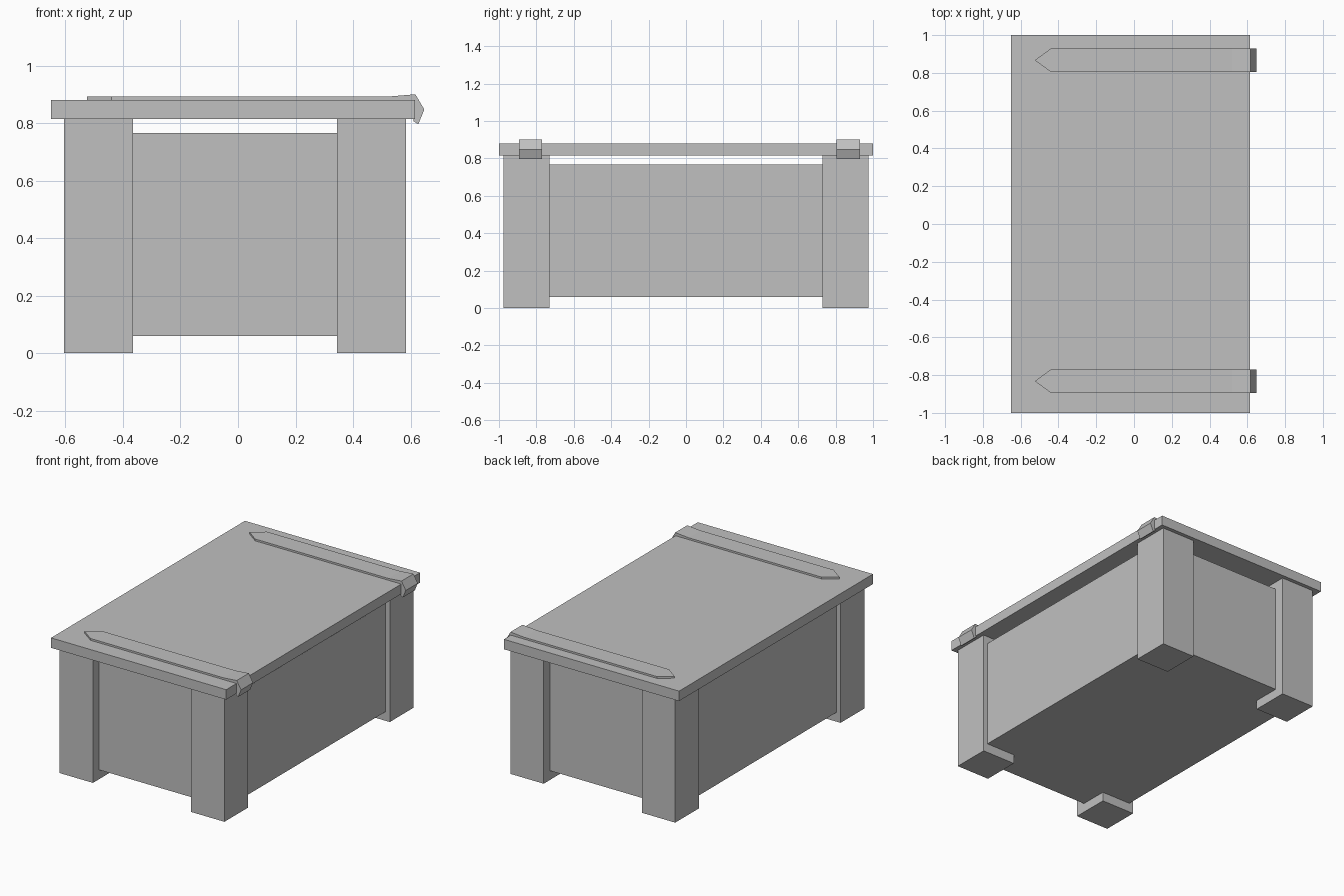
import bpy
import bmesh

cube = bpy.data.objects.get("Cube")
if cube:
    bpy.data.objects.remove(cube, do_unlink=True)

GREY = (0.53, 0.53, 0.53, 1)
grey = bpy.data.materials.new("plain_grey")
grey.use_nodes = True
grey.diffuse_color = GREY
grey.node_tree.nodes["Principled BSDF"].inputs["Base Color"].default_value = GREY


def finish(name, bm):
    bmesh.ops.recalc_face_normals(bm, faces=bm.faces)
    mesh = bpy.data.meshes.new(name)
    bm.to_mesh(mesh)
    bm.free()
    mesh.materials.append(grey)
    bpy.context.collection.objects.link(bpy.data.objects.new(name, mesh))


def box(name, low, high):
    bm = bmesh.new()
    bmesh.ops.create_cube(bm, size=1)
    for v in bm.verts:
        v.co = [lo + (hi - lo) * (c + 0.5) for lo, hi, c in zip(low, high, v.co)]
    finish(name, bm)


def strap(name, y):
    """Pointed strap that lies on the lid and hooks over its right-hand edge."""
    half = 0.062
    # Outer and inner points of each section, from the tip to the hook
    sections = [((-0.44, 0.892), (-0.44, 0.87)), ((0.52, 0.892), (0.52, 0.87)),
                ((0.617, 0.9), (0.60, 0.87)), ((0.648, 0.847), (0.61, 0.845)),
                ((0.627, 0.796), (0.611, 0.806))]
    bm = bmesh.new()
    rings = []
    for (xo, zo), (xi, zi) in sections:
        rings.append([bm.verts.new(p) for p in (
            (xo, y - half, zo), (xo, y + half, zo),
            (xi, y + half, zi), (xi, y - half, zi))])
    for a, b in zip(rings, rings[1:]):
        for i in range(4):
            j = (i + 1) % 4
            bm.faces.new((a[i], a[j], b[j], b[i]))
    bm.faces.new(rings[-1])
    # Pointed tip
    top = bm.verts.new((-0.525, y, 0.892))
    low = bm.verts.new((-0.525, y, 0.87))
    a, b, c, d = rings[0]
    for face in ((a, b, top), (d, c, low), (b, c, low, top), (a, d, low, top)):
        bm.faces.new(face)
    finish(name, bm)


# Chest body, lid and straps
box("chest_body", (-0.575, -0.91, 0.06), (0.555, 0.91, 0.766))
box("lid", (-0.65, -1, 0.815), (0.615, 1, 0.88))
strap("front_strap", -0.832)
strap("back_strap", 0.867)

# Corner posts
for side, x in (("right", -0.605), ("left", 0.345)):
    for end, y in (("front", -0.975), ("back", 0.73)):
        box(f"{end}_{side}_post", (x, y, 0), (x + 0.24, y + 0.245, 0.815))
